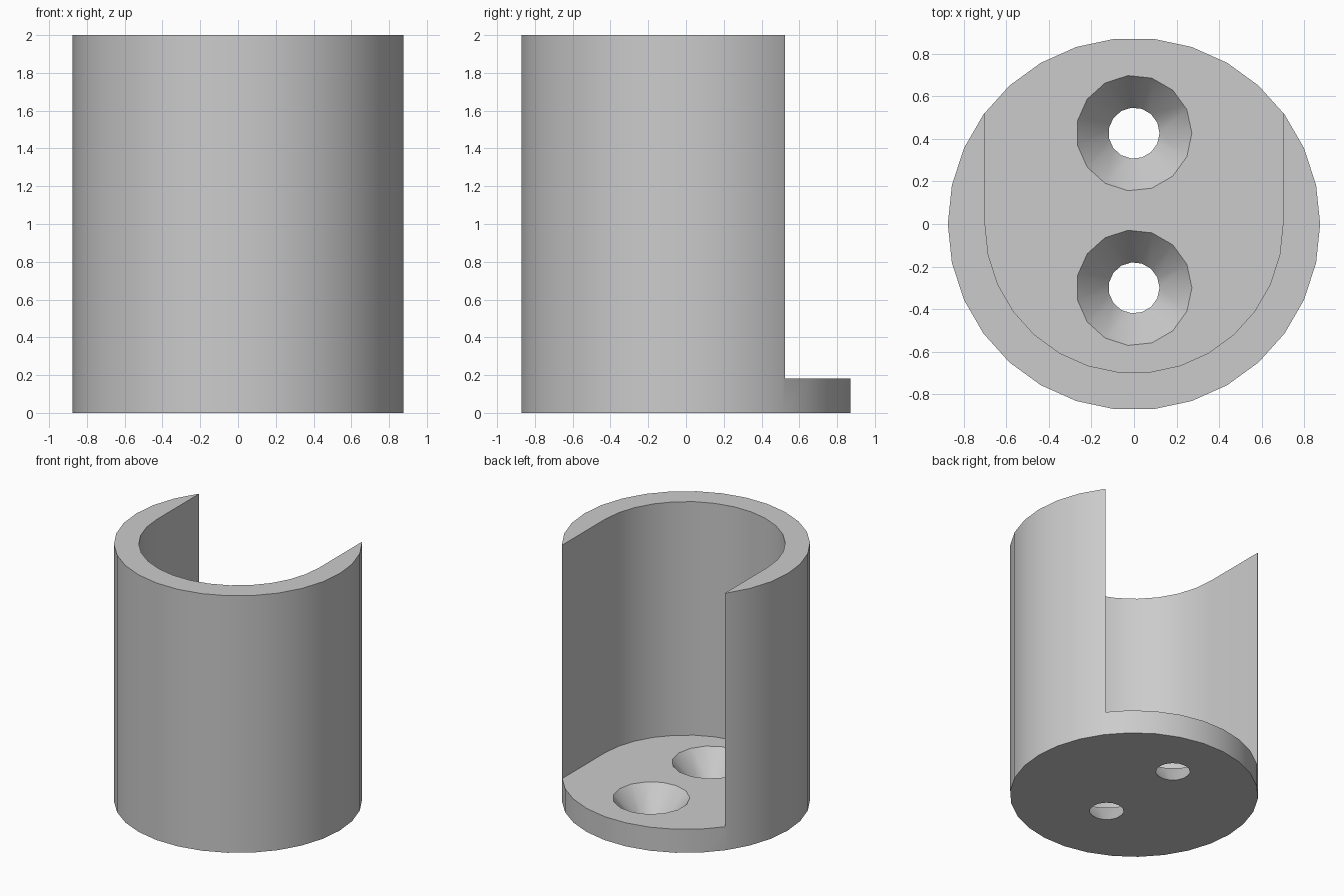
import bpy, bmesh
from math import cos, sin, radians, tau

cube = bpy.data.objects.get("Cube")
if cube:
    bpy.data.objects.remove(cube, do_unlink=True)

OUTER, INNER, HEIGHT, FLOOR = 0.875, 0.7, 2.0, 0.183
SINK, HOLE = 0.272, 0.12

grey = bpy.data.materials.new("plain grey")
grey.use_nodes = True
colour = (0.6, 0.6, 0.6, 1)
grey.diffuse_color = colour
grey.node_tree.nodes["Principled BSDF"].inputs["Base Color"].default_value = colour


def ring(radius, sides, y=0):
    return [(radius * cos(tau * i / sides), y + radius * sin(tau * i / sides))
            for i in range(sides)]


def loft(name, low, z_low, high, z_high):
    """Closed solid between two matching outlines."""
    bm = bmesh.new()
    a = [bm.verts.new((x, y, z_low)) for x, y in low]
    b = [bm.verts.new((x, y, z_high)) for x, y in high]
    n = len(a)
    bm.faces.new(a[::-1])
    bm.faces.new(b)
    for i in range(n):
        j = (i + 1) % n
        bm.faces.new((a[i], a[j], b[j], b[i]))
    mesh = bpy.data.meshes.new(name)
    bm.to_mesh(mesh)
    bm.free()
    mesh.materials.append(grey)
    obj = bpy.data.objects.new(name, mesh)
    bpy.context.collection.objects.link(obj)
    return obj


def carve(target, cutter):
    """Subtract the cutter, then discard it."""
    bpy.context.view_layer.objects.active = target
    mod = target.modifiers.new("carve", 'BOOLEAN')
    mod.operation = 'DIFFERENCE'
    mod.solver = 'EXACT'
    mod.object = cutter
    bpy.ops.object.modifier_apply(modifier=mod.name)
    bpy.data.objects.remove(cutter, do_unlink=True)


# Cylindrical body
outline = ring(OUTER, 30)
holder = loft("open_back_holder", outline, 0, outline, HEIGHT)

# U-shaped cavity: round at the front, open at the back
bowl = [(INNER * cos(radians(a)), INNER * sin(radians(a))) for a in range(180, 361, 12)]
cavity = bowl + [(INNER, 1), (-INNER, 1)]
carve(holder, loft("cavity_cutter", cavity, FLOOR, cavity, HEIGHT + 0.2))

# Two countersunk screw holes, the cutters overshooting the floor at both ends
slope = (SINK - HOLE) / FLOOR
over = 0.05
for y in (0.427, -0.3):
    carve(holder, loft("screw_hole_cutter",
                       ring(HOLE - slope * over, 15, y), -over,
                       ring(SINK + slope * over, 15, y), FLOOR + over))

# Smooth curved walls with crisp rims
bpy.ops.object.select_all(action='DESELECT')
holder.select_set(True)
bpy.context.view_layer.objects.active = holder
bpy.ops.object.shade_smooth_by_angle(angle=radians(30))
